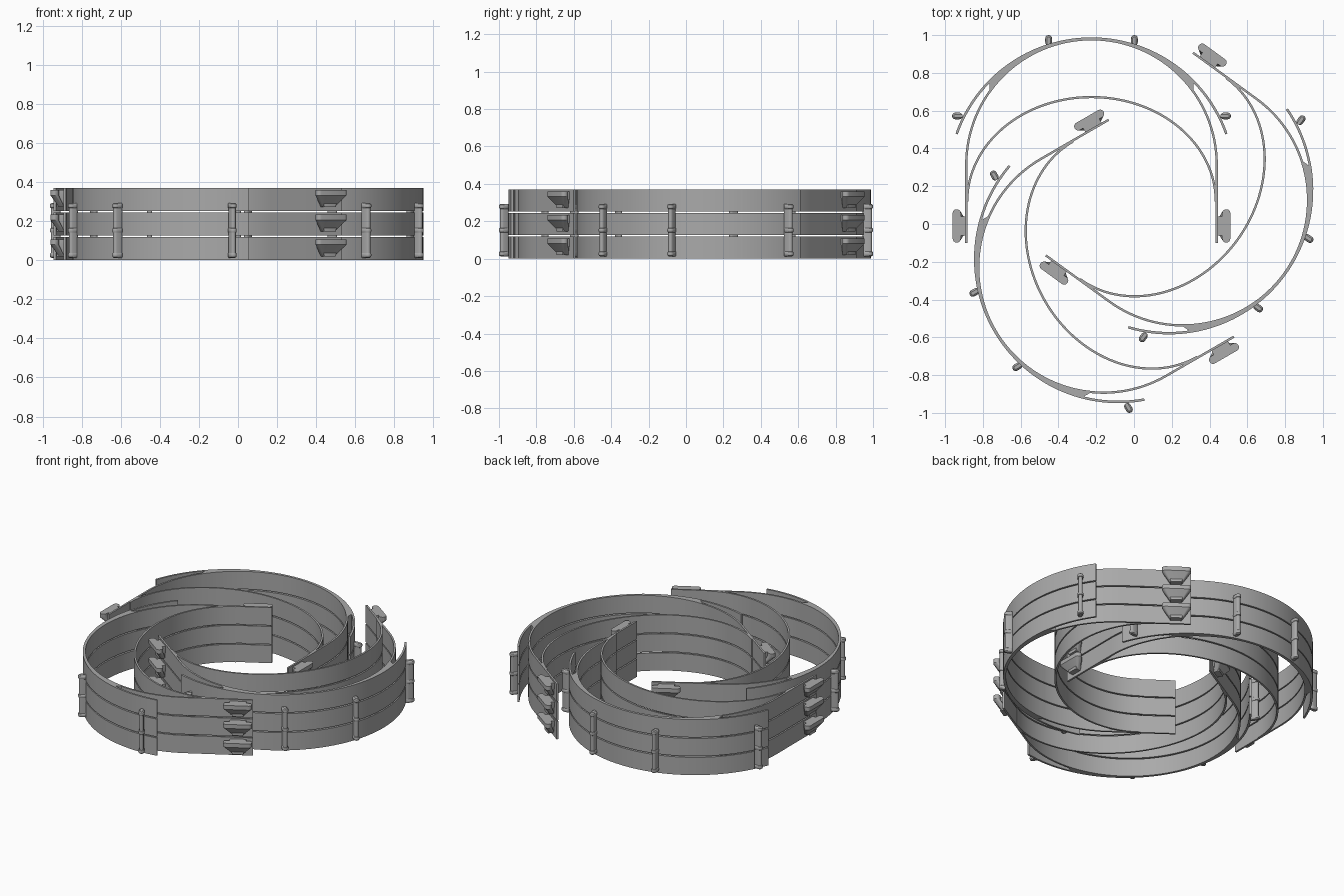
import bpy, bmesh
from math import sin, cos, pi, radians, sqrt
from mathutils import Matrix

if "Cube" in bpy.data.objects:
    bpy.data.objects.remove(bpy.data.objects["Cube"])

grey = bpy.data.materials.new("plain grey")
grey.use_nodes = True
COLOUR = (0.4, 0.4, 0.4, 1)
grey.diffuse_color = COLOUR
grey.node_tree.nodes["Principled BSDF"].inputs["Base Color"].default_value = COLOUR

LAYER_H, PITCH = 0.118, 0.126
LEG_Y, LEG_X = -0.1, 0.669          # leg tip and outer half width
LOOP_Y, TAB_Y = 0.315, 0.224        # centres of the two front arcs
LOOP_IN, TAB_OUT = 0.657, 0.764
BROW_Y = 0.12


def finish(name, bm):
    bmesh.ops.recalc_face_normals(bm, faces=bm.faces)
    mesh = bpy.data.meshes.new(name)
    bm.to_mesh(mesh)
    bm.free()
    mesh.materials.append(grey)
    mesh.shade_smooth()
    mesh.set_sharp_from_angle(angle=radians(35))
    return mesh


def arc(r, cy, a0, a1, n, ry=None):
    angles = [a0 + (a1 - a0) * i / n for i in range(n + 1)]
    return [(r * cos(a), cy + (ry or r) * sin(a)) for a in angles]


def strip(bm, outer, inner):
    """Upright band between two matching plan curves."""
    rows = [[bm.verts.new((*p, z)) for p, z in
             ((o, 0), (o, LAYER_H), (i, LAYER_H), (i, 0))]
            for o, i in zip(outer, inner)]
    for a, b in zip(rows, rows[1:]):
        for k in range(4):
            bm.faces.new((a[k], a[k - 1], b[k - 1], b[k]))
    bm.faces.new(rows[0])
    bm.faces.new(rows[-1])


def loft(bm, rings):
    """Stack of plan outlines given as (points, z)."""
    rows = [[bm.verts.new((*p, z)) for p in pts] for pts, z in rings]
    n = len(rows[0])
    for a, b in zip(rows, rows[1:]):
        for k in range(n):
            bm.faces.new((a[k - 1], a[k], b[k], b[k - 1]))
    bm.faces.new(rows[0])
    bm.faces.new(rows[-1])


def rounded(x0, x1, y0, y1, r):
    """Rectangle with rounded corners."""
    pts = []
    for q, (x, y) in enumerate(((x1 - r, y1 - r), (x0 + r, y1 - r),
                                (x0 + r, y0 + r), (x1 - r, y0 + r))):
        for i in range(5):
            a = (q + i / 4) * pi / 2
            pts.append((x + r * cos(a), y + r * sin(a)))
    return pts


# Band: loop with legs, brow strap, thick front and side tabs
bm = bmesh.new()


def legged(x, cy, ry=None):
    return [(x, LEG_Y)] + arc(x, cy, 0, pi, 64, ry) + [(-x, LEG_Y)]


strip(bm, legged(LEG_X, LOOP_Y), legged(LOOP_IN, LOOP_Y))
strip(bm, arc(0.664, BROW_Y, 0, pi, 64, 0.558), arc(0.652, BROW_Y, 0, pi, 64, 0.546))
xs = [0.54 * (i / 20 - 1) for i in range(41)]
strip(bm, [(x, TAB_Y + sqrt(TAB_OUT ** 2 - x * x)) for x in xs],
      [(x, LOOP_Y + sqrt(LOOP_IN ** 2 - x * x)) for x in xs])
for s in (1, -1):
    tab = [arc(r, TAB_Y, radians(19.5), radians(48), 12) for r in (TAB_OUT, 0.751)]
    strip(bm, *[[(s * x, y) for x, y in c] for c in tab])
band_mesh = finish("headband", bm)

# Clip: bar on a neck at the leg, tapering down to a narrow foot
bm = bmesh.new()
mid = -0.01
bar = rounded(0.692, 0.735, mid - 0.088, mid + 0.088, 0.02)
foot = rounded(0.664, 0.692, mid - 0.034, mid + 0.034, 0.005)
loft(bm, [(foot, 0.02), (bar, 0.08), (bar, 0.107)])
loft(bm, [(rounded(0.66, 0.705, mid - w, mid + w, 0.004), z)
          for w, z in ((0.034, 0.02), (0.05, 0.08), (0.05, 0.107))])
clip_mesh = finish("strap_clip", bm)

# Pin column: three rounded pegs joined by a slimmer rod, pointing along +x
bm = bmesh.new()


def peg(inset):
    return rounded(-0.055, -inset, inset - 0.018, 0.018 - inset, 0.0175 - inset)


loft(bm, [(peg(0.005), 0.025), (peg(0.005), 0.275)])
for k in range(3):
    z = 0.012 + k * PITCH
    loft(bm, [(peg(i), z + h) for i, h in
              ((0.009, 0), (0.002, 0.005), (0, 0.011), (0, 0.018), (0.002, 0.024), (0.009, 0.029))])
pin_mesh = finish("pin_column", bm)


def place(name, mesh, matrix):
    ob = bpy.data.objects.new(name, mesh)
    ob.matrix_world = matrix
    bpy.context.collection.objects.link(ob)


# Three nested stacks, each given by leg-tip midpoint and turn
stacks = {"back": (-0.225, -0.1, 0), "left": (-0.077, 0.37, -126), "right": (0.1975, -0.0225, 120)}
pins = [(0.227, 1.0, 90), (-0.227, 1.0, 90), (0.738, 0.572, 0), (-0.738, 0.572, 180)]
for label, (x, y, turn) in stacks.items():
    base = (Matrix.Translation((x, y, 0)) @ Matrix.Rotation(radians(turn), 4, "Z")
            @ Matrix.Translation((0, -LEG_Y, 0)))
    for layer in range(3):
        at = base @ Matrix.Translation((0, 0, layer * PITCH))
        place(f"{label}_headband_{layer + 1}", band_mesh, at)
        place(f"{label}_left_clip_{layer + 1}", clip_mesh, at)
        place(f"{label}_right_clip_{layer + 1}", clip_mesh, at @ Matrix.Diagonal((-1, 1, 1, 1)))
    for n, (px, py, a) in enumerate(pins):
        place(f"{label}_pin_column_{n + 1}", pin_mesh,
              base @ Matrix.Translation((px, py, 0)) @ Matrix.Rotation(radians(a), 4, "Z"))
